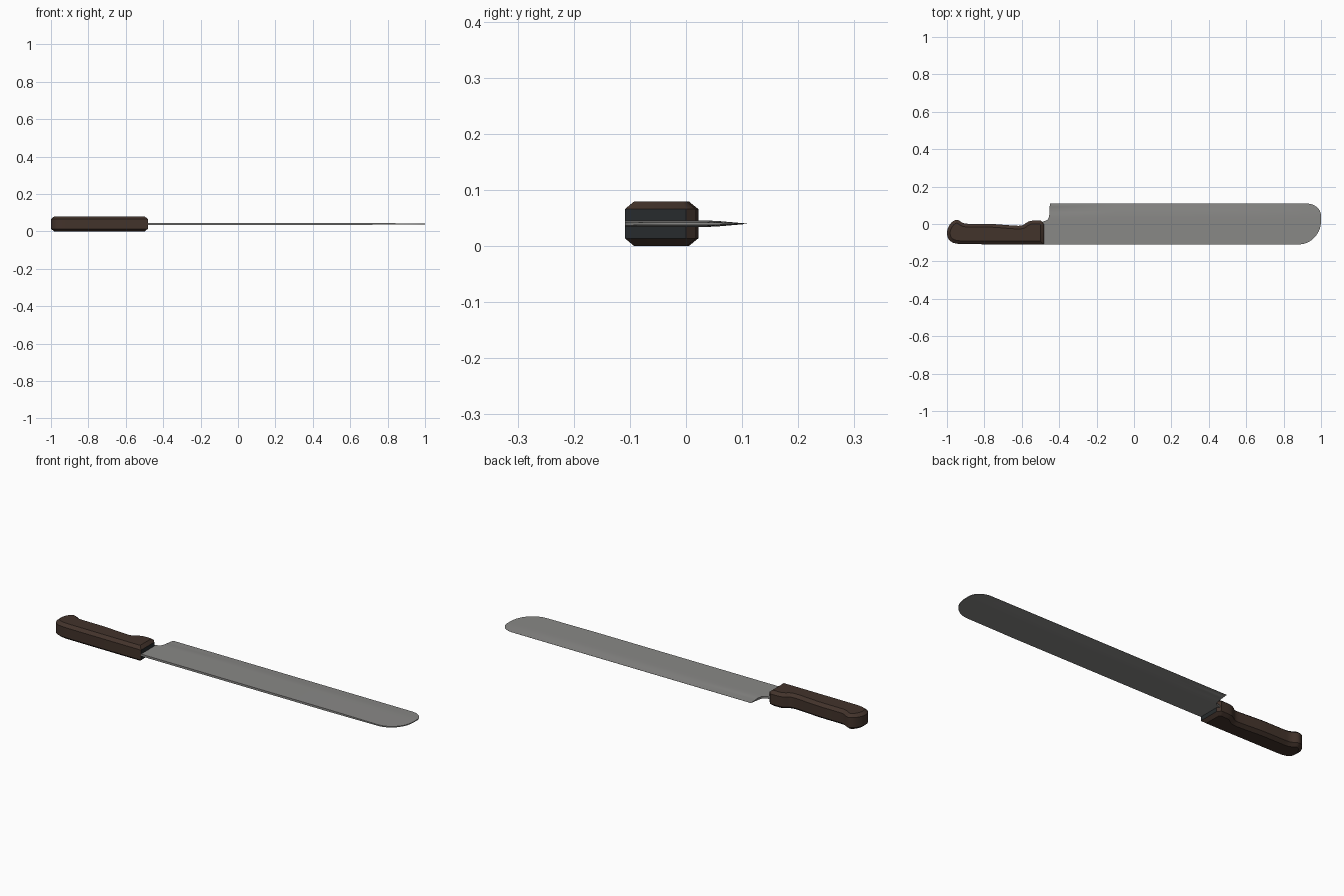
import bpy, bmesh, math
from mathutils import Vector

if "Cube" in bpy.data.objects:
    bpy.data.objects.remove(bpy.data.objects["Cube"])


def material(name, rgb):
    m = bpy.data.materials.new(name)
    m.diffuse_color = (*rgb, 1)
    m.use_nodes = True
    m.node_tree.nodes["Principled BSDF"].inputs["Base Color"].default_value = m.diffuse_color
    return m


STEEL = material("blade steel", (0.25, 0.248, 0.24))
WOOD = material("dark brown wood", (0.055, 0.033, 0.024))
DARK = material("dark end", (0.02, 0.024, 0.026))
MID = 0.04


def finish(name, bm, mats, angle):
    bmesh.ops.recalc_face_normals(bm, faces=bm.faces)
    me = bpy.data.meshes.new(name)
    bm.to_mesh(me)
    bm.free()
    for m in mats:
        me.materials.append(m)
    ob = bpy.data.objects.new(name, me)
    bpy.context.collection.objects.link(ob)
    me.shade_smooth()
    me.set_sharp_from_angle(angle=math.radians(angle))
    return ob


def spline(pts, n=4):
    """Smooth open curve through the points."""
    p = [Vector(q) for q in [pts[0]] + pts + [pts[-1]]]
    out = []
    for i in range(1, len(p) - 2):
        a, b, c, d = p[i - 1:i + 3]
        for k in range(n):
            t = k / n
            out.append(0.5 * (2 * b + (c - a) * t + (2 * a - 5 * b + 4 * c - d) * t * t
                              + (3 * b - a - 3 * c + d) * t ** 3))
    return out + [p[-1]]


def inset(pts, d):
    """Move a counter-clockwise outline inward."""
    res = []
    for i, p in enumerate(pts):
        e1 = (p - pts[i - 1]).normalized()
        e2 = (pts[(i + 1) % len(pts)] - p).normalized()
        n1, n2 = Vector((-e1.y, e1.x)), Vector((-e2.y, e2.x))
        res.append(p + (n1 + n2) * d / (1 + n1.dot(n2)))
    return res


# handle: curved outline with chamfered top and bottom
outline = spline([(-0.497, 0.018), (-0.55, 0.017), (-0.575, 0.007), (-0.60, -0.008),
                  (-0.65, -0.008), (-0.76, 0.0), (-0.87, 0.001), (-0.91, 0.004),
                  (-0.945, 0.022), (-0.975, 0.009), (-0.997, -0.028), (-0.998, -0.065),
                  (-0.98, -0.093), (-0.94, -0.106), (-0.85, -0.108), (-0.65, -0.109),
                  (-0.482, -0.109)])
outline.append(Vector((-0.482, 0.0)))
bm = bmesh.new()
loops = []
for z, d in ((0.0, 0.017), (0.014, 0), (0.066, 0), (0.08, 0.017)):
    loops.append([bm.verts.new((p.x, p.y, z)) for p in inset(outline, d)])
n = len(outline)
for lo, hi in zip(loops, loops[1:]):
    for i in range(n):
        j = (i + 1) % n
        bm.faces.new((lo[i], lo[j], hi[j], hi[i]))
bm.faces.new(loops[0][::-1])
bm.faces.new(loops[-1])
bm.normal_update()
for f in bm.faces:  # dark face where the blade enters
    f.material_index = 1 if f.normal.x > 0.95 else 0
finish("handle", bm, [WOOD, DARK], 35)

# blade: stations along x, flat body thinning toward the cutting edge
LOW, HIGH, BEVEL = -0.109, 0.109, 0.05


def corner(x, r):
    t = max(0.0, x - (1 - r)) / r
    return 1 - math.sqrt(max(0.0, 1 - t * t))


stations = [(-0.60, -0.03), (-0.49, 0.012), (-0.475, 0.016), (-0.463, 0.022),
            (-0.455, 0.035), (-0.452, 0.055), (-0.45, HIGH)]
stations += [(x, HIGH) for x in (-0.1, 0.3, 0.6, 0.8, 0.88)]
stations += [(0.88 + 0.12 * math.sin(k / 14 * math.pi / 2), HIGH) for k in range(1, 15)]
ROWS = 12
bm = bmesh.new()
prev = None
for x, top in stations:
    lo = LOW + 0.125 * corner(x, 0.12)
    hi = top - 0.065 * corner(x, 0.075)
    taper = 1 - 0.6 * max(0.0, (x - 0.6) / 0.4)
    up, down = [], []
    for k in range(ROWS + 1):
        y = lo + (hi - lo) * k / ROWS
        h = 0.0055 * taper * max(0.06, min(1, (HIGH - y) / (HIGH - BEVEL)))
        up.append(bm.verts.new((x, y, MID + h)))
        down.append(bm.verts.new((x, y, MID - h)))
    ring = up + down[::-1]
    if prev:
        for i in range(len(ring)):
            j = (i + 1) % len(ring)
            bm.faces.new((prev[i], prev[j], ring[j], ring[i]))
    else:
        bm.faces.new(ring)
    prev = ring
bm.faces.new(prev[::-1])
finish("blade", bm, [STEEL], 30)
